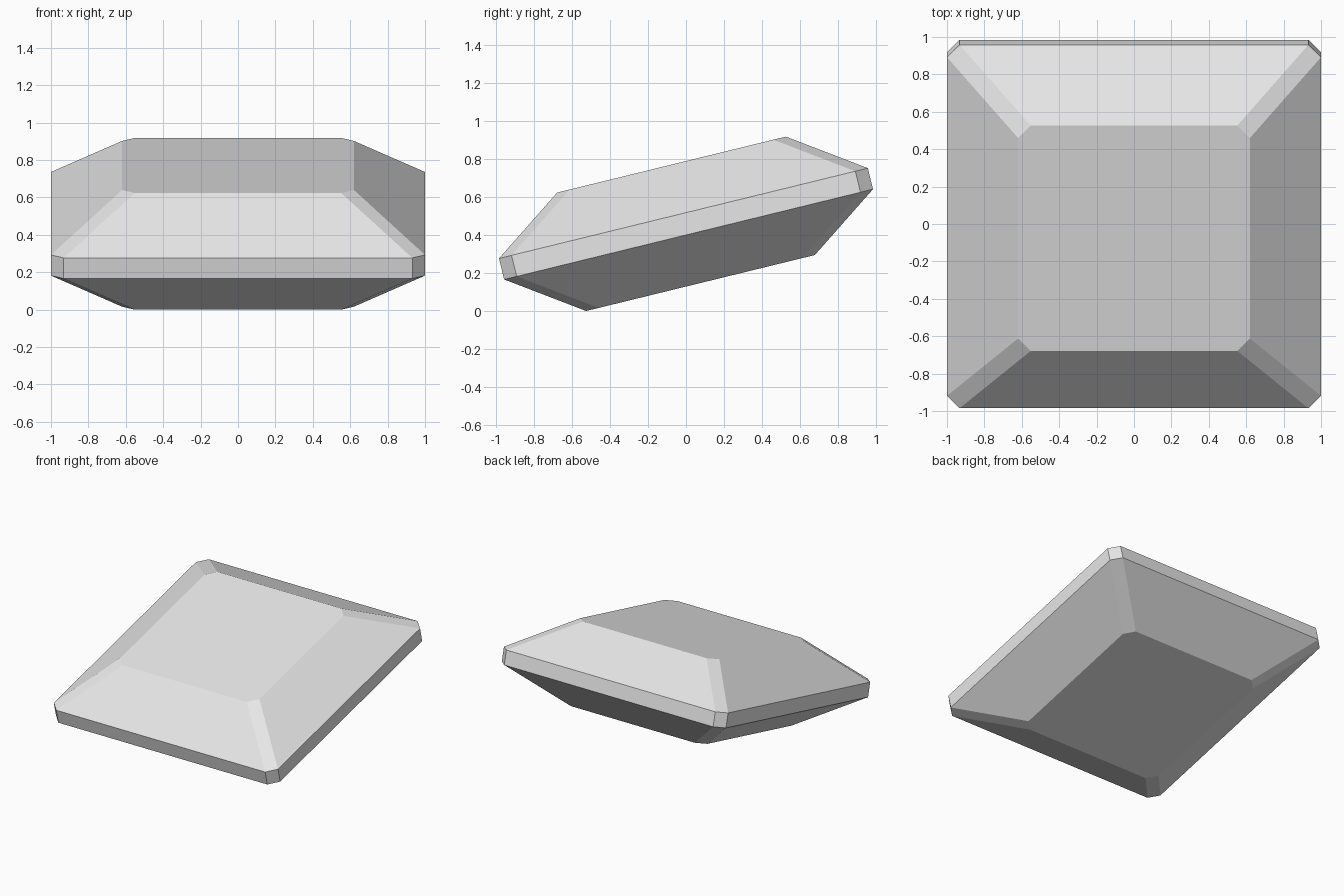
import bpy
import bmesh
from math import radians
from mathutils import Matrix

old = bpy.data.objects.get("Cube")
if old:
    bpy.data.objects.remove(old, do_unlink=True)

TILT = radians(13.75)
CENTRE_Z = 0.459

grey = bpy.data.materials.new("pale_grey")
grey.use_nodes = True
colour = (0.8, 0.8, 0.8, 1)
grey.diffuse_color = colour
grey.node_tree.nodes["Principled BSDF"].inputs["Base Color"].default_value = colour


def octagon(bm, half, cut, z):
    """Square ring with clipped corners."""
    s = half - cut
    points = [(half, -s), (half, s), (s, half), (-s, half),
              (-half, s), (-half, -s), (-s, -half), (s, -half)]
    return [bm.verts.new((x, y, z)) for x, y in points]


# Stone: culet face, pavilion, girdle band, crown and table
bm = bmesh.new()
levels = [(0.62, -0.321), (1.0, -0.057), (1.0, 0.057), (0.62, 0.321)]
rings = [octagon(bm, half, 0.068, z) for half, z in levels]
for low, high in zip(rings, rings[1:]):
    for i in range(len(low)):
        j = (i + 1) % len(low)
        bm.faces.new((low[i], low[j], high[j], high[i]))
bm.faces.new(rings[0][::-1])
bm.faces.new(rings[-1])
bmesh.ops.recalc_face_normals(bm, faces=bm.faces)

# Lean the stone with its back edge raised
bm.transform(Matrix.Translation((0, 0, CENTRE_Z)) @ Matrix.Rotation(TILT, 4, "X"))

mesh = bpy.data.meshes.new("cut_gemstone")
bm.to_mesh(mesh)
bm.free()
mesh.materials.append(grey)
gem = bpy.data.objects.new("cut_gemstone", mesh)
bpy.context.collection.objects.link(gem)
